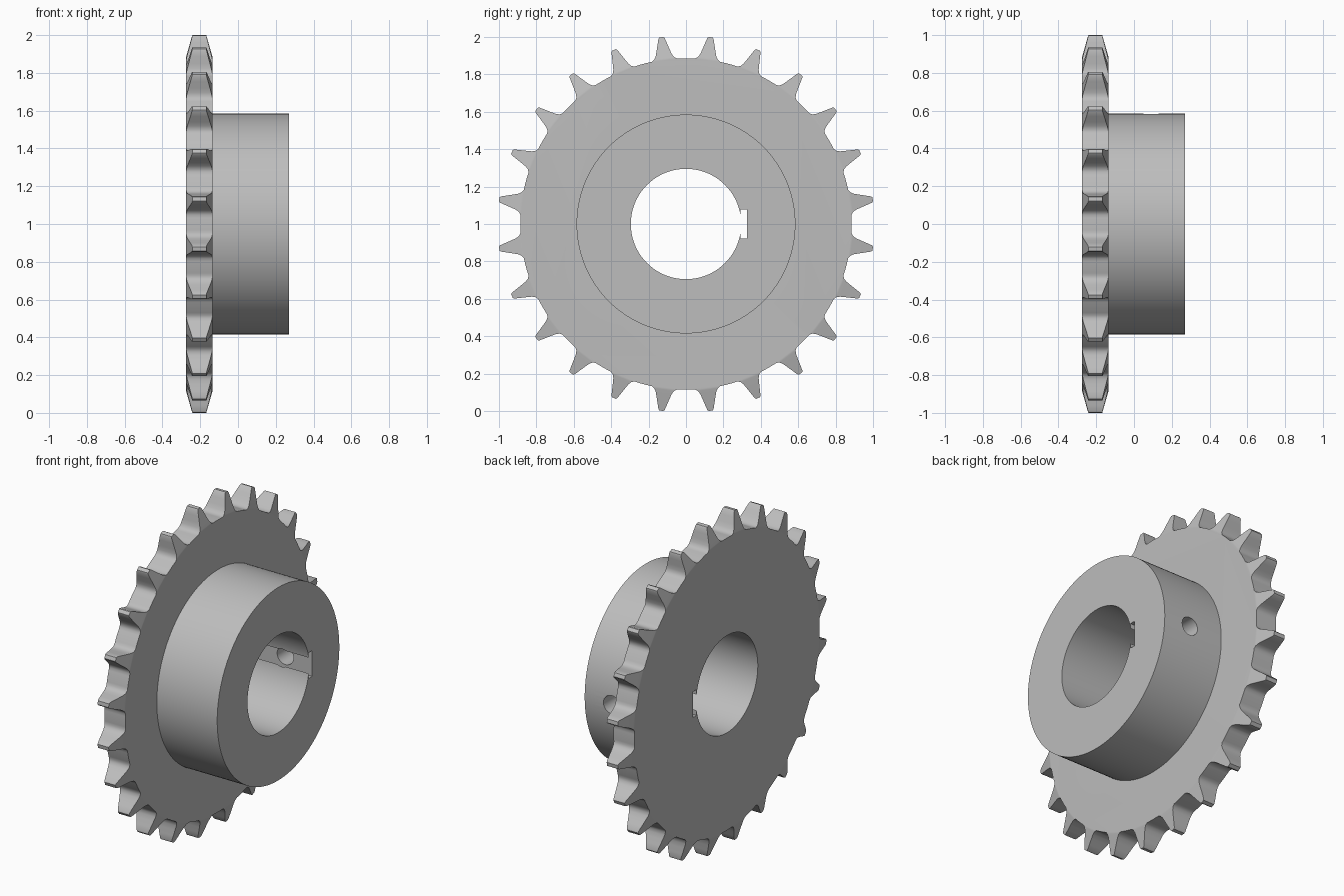
import bpy, bmesh, math
from mathutils import Matrix

if "Cube" in bpy.data.objects:
    bpy.data.objects.remove(bpy.data.objects["Cube"], do_unlink=True)

TEETH = 24
PITCH = 2 * math.pi / TEETH
PLATE_X, PLATE_HALF = -0.205, 0.07
HUB_END, HUB_R, BORE_R = 0.27, 0.585, 0.295
# tooth half profile: (radius, half width), root to tip
TOOTH = [(0.886, 0.068), (0.894, 0.054), (0.91, 0.044), (0.935, 0.036),
         (0.97, 0.026), (1.0, 0.017), (1.007, 0.011)]
ROOT_R = TOOTH[0][0]
TIP_R = TOOTH[-1][0]

steel = bpy.data.materials.new("steel grey")
steel.use_nodes = True
COLOUR = (0.51, 0.51, 0.51, 1)
steel.diffuse_color = COLOUR
steel.node_tree.nodes["Principled BSDF"].inputs["Base Color"].default_value = COLOUR


def finish(bm, name):
    bmesh.ops.recalc_face_normals(bm, faces=bm.faces)
    mesh = bpy.data.meshes.new(name)
    bm.to_mesh(mesh)
    bm.free()
    obj = bpy.data.objects.new(name, mesh)
    bpy.context.collection.objects.link(obj)
    mesh.materials.append(steel)
    return obj


def cylinder(name, radius, start, end, axis="X", offset=0.0, sides=128):
    """Cylinder between two positions on the X or Y axis, at the bore height."""
    bm = bmesh.new()
    bmesh.ops.create_cone(bm, cap_ends=True, segments=sides, radius1=radius,
                          radius2=radius, depth=end - start)
    mid = (start + end) / 2
    if axis == "X":
        m = Matrix.Translation((mid, 0, 1)) @ Matrix.Rotation(math.pi / 2, 4, "Y")
    else:
        m = Matrix.Translation((offset, mid, 1)) @ Matrix.Rotation(math.pi / 2, 4, "X")
    bmesh.ops.transform(bm, matrix=m, verts=bm.verts)
    return finish(bm, name)


def toothed_plate():
    bm = bmesh.new()

    def pair(radius, angle):
        """Matching vertices on the two sides; the sides taper towards the tip."""
        t = max(0, (radius - ROOT_R) / (TIP_R - ROOT_R))
        half = PLATE_HALF - 0.033 * t
        y, z = radius * math.sin(angle), 1 + radius * math.cos(angle)
        return [bm.verts.new((PLATE_X + s * half, y, z)) for s in (-1, 1)]

    outline, rim = [], []
    half_root = TOOTH[0][1] / ROOT_R
    for i in range(TEETH):
        mid = (i + 0.5) * PITCH
        left = [pair(r, mid - w / r) for r, w in TOOTH]
        right = [pair(r, mid + w / r) for r, w in TOOTH]
        # tapered tooth sides
        for k in range(len(TOOTH) - 1):
            for s in (0, 1):
                bm.faces.new((left[k][s], left[k + 1][s], right[k + 1][s], right[k][s]))
        # root arc up to the next tooth
        gap = PITCH - 2 * half_root
        root = [pair(ROOT_R, mid + half_root + gap * j / 6) for j in range(1, 6)]
        outline += left + right[::-1] + root
        rim += [left[0], right[0]] + root
    for a, b in zip(outline, outline[1:] + outline[:1]):
        bm.faces.new((a[0], a[1], b[1], b[0]))
    for s in (0, 1):
        bm.faces.new([p[s] for p in rim])
    return finish(bm, "toothed_plate")


# solid parts
plate = toothed_plate()
hub = cylinder("hub", HUB_R, PLATE_X + PLATE_HALF - 0.03, HUB_END)

# cutters: bore, keyway and set screw hole
bore = cylinder("bore_cutter", BORE_R, -0.5, 0.5)
screw = cylinder("screw_hole_cutter", 0.055, 0.2, 0.8, "Y", 0.09, 48)
bm = bmesh.new()
bmesh.ops.create_cube(bm, size=1, matrix=Matrix.Translation((0, 0.308, 1))
                      @ Matrix.Diagonal((1, 0.034, 0.156, 1)))
keyway = finish(bm, "keyway_cutter")


def boolean(obj, other, operation):
    mod = obj.modifiers.new(other.name, "BOOLEAN")
    mod.operation, mod.solver, mod.object = operation, "EXACT", other
    bpy.context.view_layer.objects.active = obj
    bpy.ops.object.modifier_apply(modifier=mod.name)


boolean(plate, hub, "UNION")
for cutter in (bore, keyway, screw):
    boolean(plate, cutter, "DIFFERENCE")
for helper in (hub, bore, keyway, screw):
    bpy.data.objects.remove(helper, do_unlink=True)
plate.name = "sprocket_body"

bpy.ops.object.select_all(action="DESELECT")
plate.select_set(True)
bpy.context.view_layer.objects.active = plate
bpy.ops.object.shade_smooth_by_angle(angle=math.radians(28))
